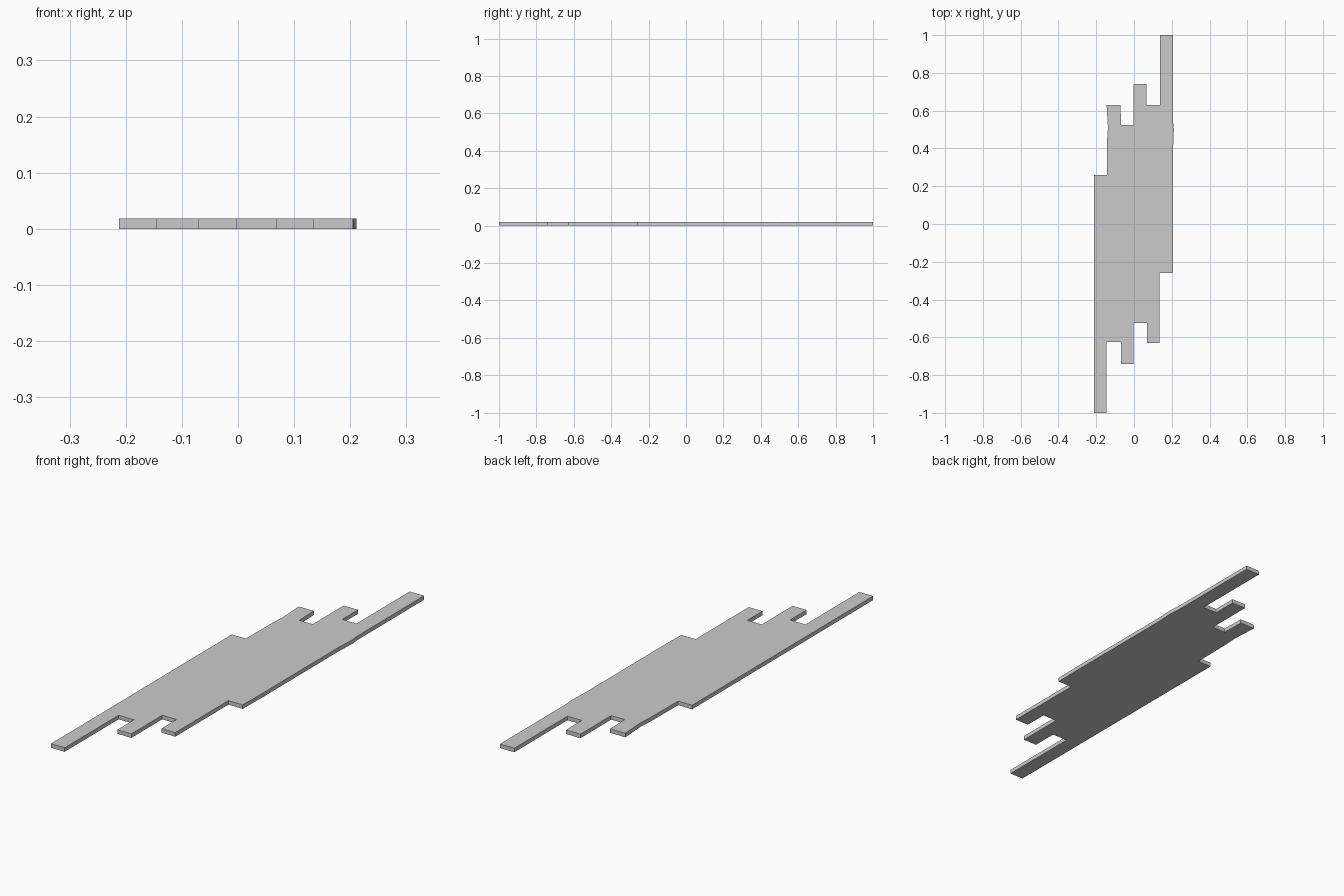
import bpy, bmesh

THICKNESS = 0.018

# Stepped outline, clockwise from the upper left shoulder
outline = [
    (-0.212, 0.26), (-0.144, 0.26),
    # left tab with slightly uneven outer edge
    (-0.142, 0.45), (-0.138, 0.51), (-0.145, 0.63), (-0.071, 0.63),
    (-0.069, 0.525), (-0.003, 0.525),
    # middle tab and long right arm
    (-0.003, 0.74), (0.067, 0.74), (0.067, 0.63), (0.137, 0.63),
    (0.137, 1.0), (0.207, 1.0), (0.207, 0.54), (0.211, 0.50), (0.207, 0.40),
    (0.207, -0.14), (0.205, -0.26),
    # lower steps and tabs
    (0.135, -0.26), (0.135, -0.63), (0.068, -0.63), (0.068, -0.525),
    (-0.002, -0.525), (-0.002, -0.74), (-0.070, -0.74), (-0.070, -0.625),
    (-0.145, -0.625), (-0.145, -1.0), (-0.212, -1.0),
]

# Extrude the outline into a flat plate
bm = bmesh.new()
base = bm.faces.new([bm.verts.new((x, y, 0)) for x, y in outline])
top = bmesh.ops.extrude_face_region(bm, geom=[base], use_keep_orig=True)
bmesh.ops.translate(bm, vec=(0, 0, THICKNESS),
                    verts=[g for g in top["geom"] if isinstance(g, bmesh.types.BMVert)])
bmesh.ops.recalc_face_normals(bm, faces=bm.faces)

mesh = bpy.data.meshes.new("stepped_plate")
bm.to_mesh(mesh)
bm.free()
bpy.context.collection.objects.link(bpy.data.objects.new("stepped_plate", mesh))
